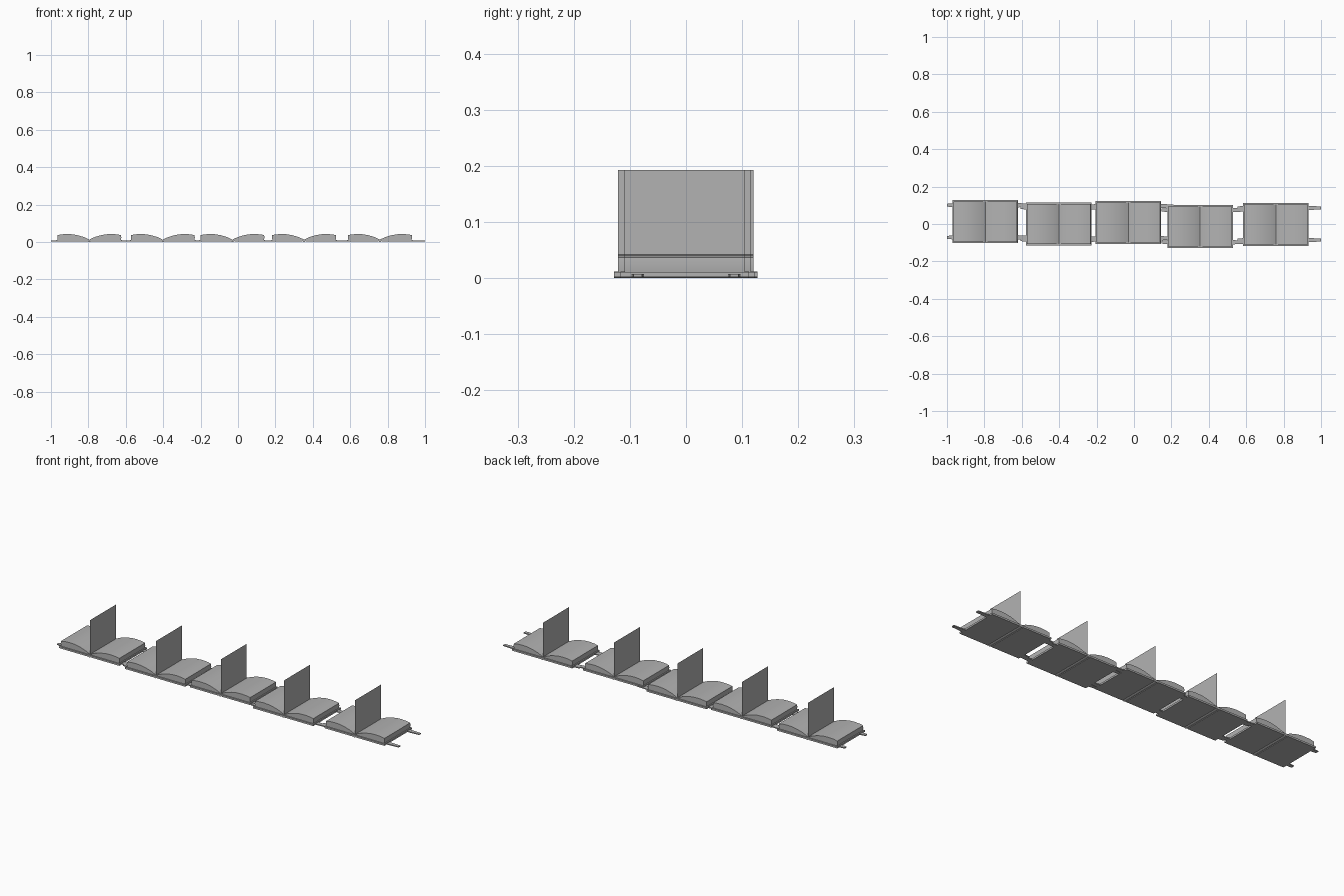
import bpy, math

if "Cube" in bpy.data.objects:
    bpy.data.objects.remove(bpy.data.objects["Cube"])

paper = bpy.data.materials.new("plain grey")
paper.diffuse_color = (0.45, 0.45, 0.45, 1)
paper.use_nodes = True
paper.node_tree.nodes["Principled BSDF"].inputs["Base Color"].default_value = paper.diffuse_color

# Spine x and depth centre y of each open book
BOOKS = [(-0.795, 0.0125), (-0.402, 0.0), (-0.03, 0.008), (0.353, -0.0135), (0.759, -0.002)]
COVER_W, COVER_D, PAGE_D = 0.175, 0.229, 0.215


def make(name, verts, faces, smooth=False):
    me = bpy.data.meshes.new(name)
    me.from_pydata(verts, [], faces)
    me.materials.append(paper)
    ob = bpy.data.objects.new(name, me)
    bpy.context.collection.objects.link(ob)
    if smooth:
        bpy.ops.object.select_all(action='DESELECT')
        ob.select_set(True)
        bpy.context.view_layer.objects.active = ob
        bpy.ops.object.shade_smooth_by_angle(angle=math.radians(35))
    return ob


def extrude_y(name, profile, x, y, depth, side=1, smooth=False):
    """Prism from a counter-clockwise (x, z) outline, mirrored when side is -1."""
    pts = [(x + side * px, pz) for px, pz in profile]
    if side < 0:
        pts.reverse()
    n = len(pts)
    verts = [(px, y + s * depth / 2, pz) for s in (-1, 1) for px, pz in pts]
    faces = [tuple(range(n)), tuple(range(2 * n - 1, n - 1, -1))]
    faces += [(i, i + n, (i + 1) % n + n, (i + 1) % n) for i in range(n)]
    return make(name, verts, faces, smooth)


def strap(name, x0, x1, y, w0, w1):
    """Flat ribbon narrowing towards its tip."""
    bottom, top = 0.002, 0.007
    verts = [(x, y + s * w / 2, z) for x, w in ((x0, w0), (x1, w1))
             for s, z in ((-1, bottom), (1, bottom), (1, top), (-1, top))]
    faces = [(0, 1, 2, 3), (7, 6, 5, 4), (0, 4, 5, 1), (1, 5, 6, 2), (2, 6, 7, 3), (3, 7, 4, 0)]
    if x1 < x0:
        faces = [f[::-1] for f in faces]
    make(name, verts, [f[::-1] for f in faces])


# Outline of one half of the page block, bulging upwards
page_profile = [(0.004, 0.010), (0.169, 0.010), (0.171, 0.024), (0.170, 0.037),
                (0.150, 0.041), (0.120, 0.043), (0.090, 0.0415), (0.060, 0.036),
                (0.030, 0.027), (0.012, 0.019), (0.0, 0.013)]
board_profile = [(0.010, 0.002), (COVER_W, 0.002), (COVER_W, 0.011), (0.010, 0.011)]

# Rounded spine strip below the fold
arc = [math.pi + math.pi * i / 8 for i in range(9)]
spine_profile = [(0.012 * math.cos(a), 0.012 + 0.012 * math.sin(a)) for a in arc]

for i, (x, y) in enumerate(BOOKS, 1):
    for side, label in ((-1, "left"), (1, "right")):
        extrude_y(f"pages_{label}_{i}", page_profile, x, y, PAGE_D, side, True)
        extrude_y(f"cover_{label}_{i}", board_profile, x, y, COVER_D, side)
        # Straps sticking out past the cover edges, longer on the right
        reach = 0.241 if side > 0 else 0.205
        for dy, row in ((-0.084, "front"), (0.088, "back")):
            strap(f"strap_{label}_{row}_{i}", x + side * 0.15, x + side * reach, y + dy, 0.026, 0.015)
    extrude_y(f"spine_{i}", spine_profile, x, y, COVER_D, 1, True)
    # Single upright sheet standing on the fold
    y0, y1 = y - PAGE_D / 2, y + PAGE_D / 2
    make(f"upright_page_{i}", [(x, y0, 0.012), (x, y1, 0.012), (x, y1, 0.193), (x, y0, 0.193)],
         [(0, 1, 2, 3)])
